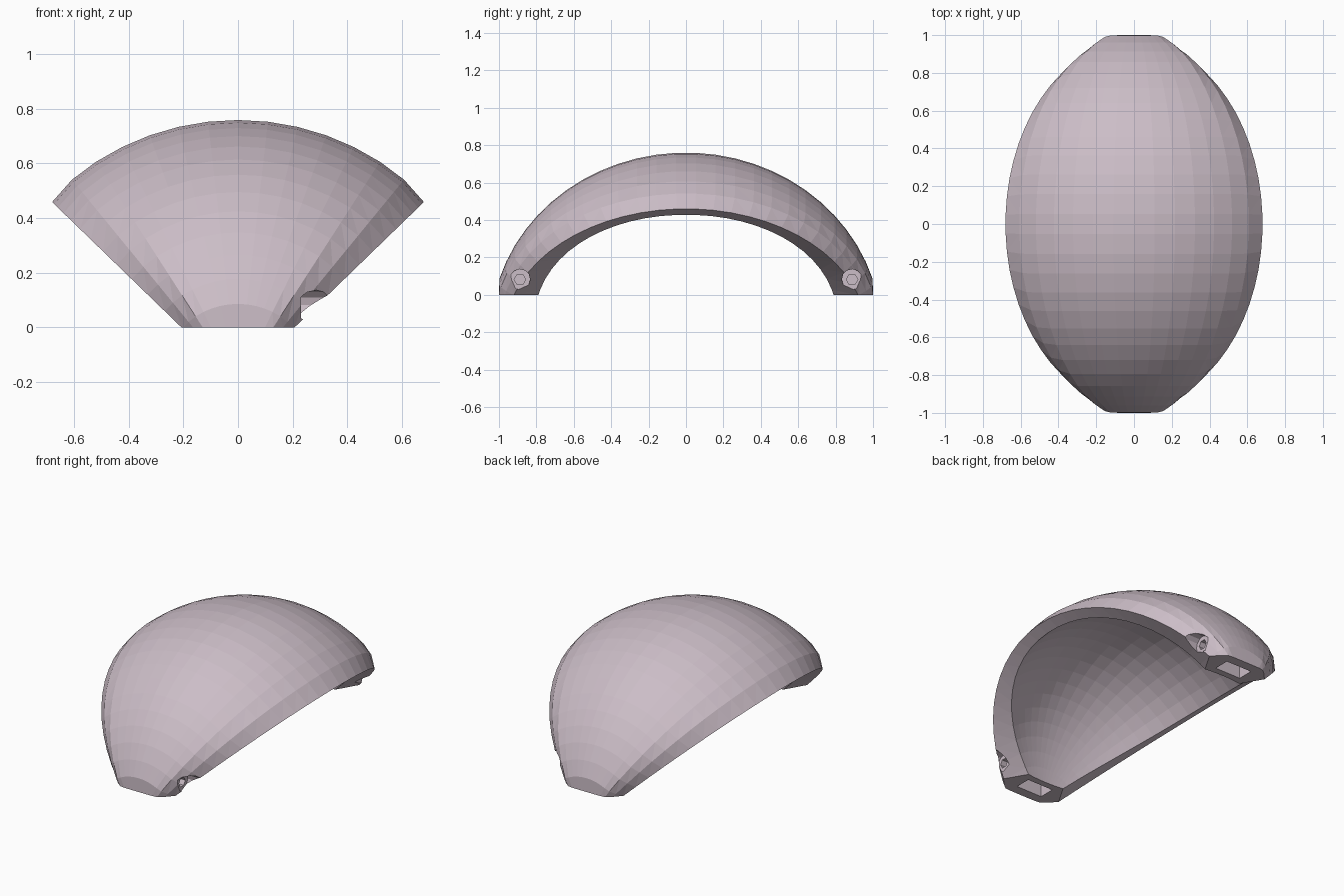
import bpy, bmesh, math
from mathutils import Matrix

if "Cube" in bpy.data.objects:
    bpy.data.objects.remove(bpy.data.objects["Cube"])

AXIS_Z = -0.2      # the shell is a gore revolved about a y-parallel axis below ground
N = 30             # stations along the arch
COLS = 15          # columns across the outer and inner skins


def arc(half_len, radius, exp, t):
    c, s = math.cos(t), math.sin(t)
    y = math.copysign(abs(c) ** (2 / exp), c) * half_len
    return y, radius * s ** (2 / exp)


def polar(y, r, phi):
    return (r * math.sin(phi), max(-1, min(1, y)), AXIS_Z + r * math.cos(phi))


def section(t):
    """Closed cross-section: outer skin rolling down to the rim, then inner skin."""
    yo, ro = arc(1.045, 0.96, 2.0, t)
    yt, rt = arc(0.965, 0.948, 2.0, t)
    yi, ri = arc(0.815, 0.878, 2.1, t)
    bevel = 0.01 + 0.045 * abs(math.cos(t)) ** 3
    rim = math.radians(45.9)
    inner = math.radians(45) - bevel / max(ri, 0.1)
    steps = [2 * i / (COLS - 1) - 1 for i in range(COLS)]
    # the roll-off is narrow at the crown and wider at the feet
    start = 0.82 - 0.22 * abs(math.cos(t)) ** 4
    pts = []
    for k in steps:
        w = max(0, (abs(k) - start) / (1 - start)) ** 1.5
        pts.append(polar(yo + (yt - yo) * w, ro + (rt - ro) * w, rim * k))
    return pts + [polar(yi, ri, -inner * k) for k in steps]


def make_object(name, bm):
    bmesh.ops.recalc_face_normals(bm, faces=bm.faces[:])
    me = bpy.data.meshes.new(name)
    bm.to_mesh(me)
    bm.free()
    ob = bpy.data.objects.new(name, me)
    bpy.context.collection.objects.link(ob)
    return ob


# curved shell, trimmed flat at the feet
bm = bmesh.new()
t0 = 0.1
rings = [[bm.verts.new(p) for p in section(t0 + (math.pi - 2 * t0) * i / (N - 1))]
         for i in range(N)]
for a, b in zip(rings, rings[1:]):
    for j in range(len(a)):
        k = (j + 1) % len(a)
        bm.faces.new((a[j], a[k], b[k], b[j]))
bm.faces.new(rings[0])
bm.faces.new(rings[-1])
bmesh.ops.bisect_plane(bm, geom=bm.verts[:] + bm.edges[:] + bm.faces[:],
                       plane_co=(0, 0, 0), plane_no=(0, 0, 1), clear_inner=True)
bmesh.ops.holes_fill(bm, edges=[e for e in bm.edges if e.is_boundary], sides=0)
bmesh.ops.triangulate(bm, faces=bm.faces[:])
shell = make_object("curved_shell", bm)
mat = bpy.data.materials.new("pale_mauve")
mat.diffuse_color = (0.60, 0.51, 0.57, 1)
mat.use_nodes = True
mat.node_tree.nodes["Principled BSDF"].inputs["Base Color"].default_value = mat.diffuse_color
shell.data.materials.append(mat)


def cut_with(name, bm):
    cutter = make_object(name, bm)
    cutter.hide_render = True
    mod = shell.modifiers.new(name, 'BOOLEAN')
    mod.operation = 'DIFFERENCE'
    mod.solver = 'EXACT'
    mod.object = cutter
    bpy.context.view_layer.objects.active = shell
    bpy.ops.object.modifier_apply(modifier=name)
    bpy.data.objects.remove(cutter, do_unlink=True)


def side_bore(y, radius, sides, x0, x1):
    bm = bmesh.new()
    bmesh.ops.create_cone(bm, cap_ends=True, segments=sides, radius1=radius, radius2=radius,
                          depth=x1 - x0,
                          matrix=Matrix.Translation(((x0 + x1) / 2, y, 0.082))
                          @ Matrix.Rotation(math.pi / 2, 4, 'Y'))
    return bm


# pockets in the feet and countersunk bores from the right side
for y in (-0.888, 0.888):
    bm = bmesh.new()
    bmesh.ops.create_cube(bm, size=1, matrix=Matrix.Translation((0, y, 0.04))
                          @ Matrix.Diagonal((0.18, 0.1, 0.24, 1)))
    cut_with("foot_pocket", bm)
    cut_with("bore_head", side_bore(y, 0.055, 12, 0.23, 0.6))
    cut_with("bore_shaft", side_bore(y, 0.031, 6, 0.05, 0.24))
